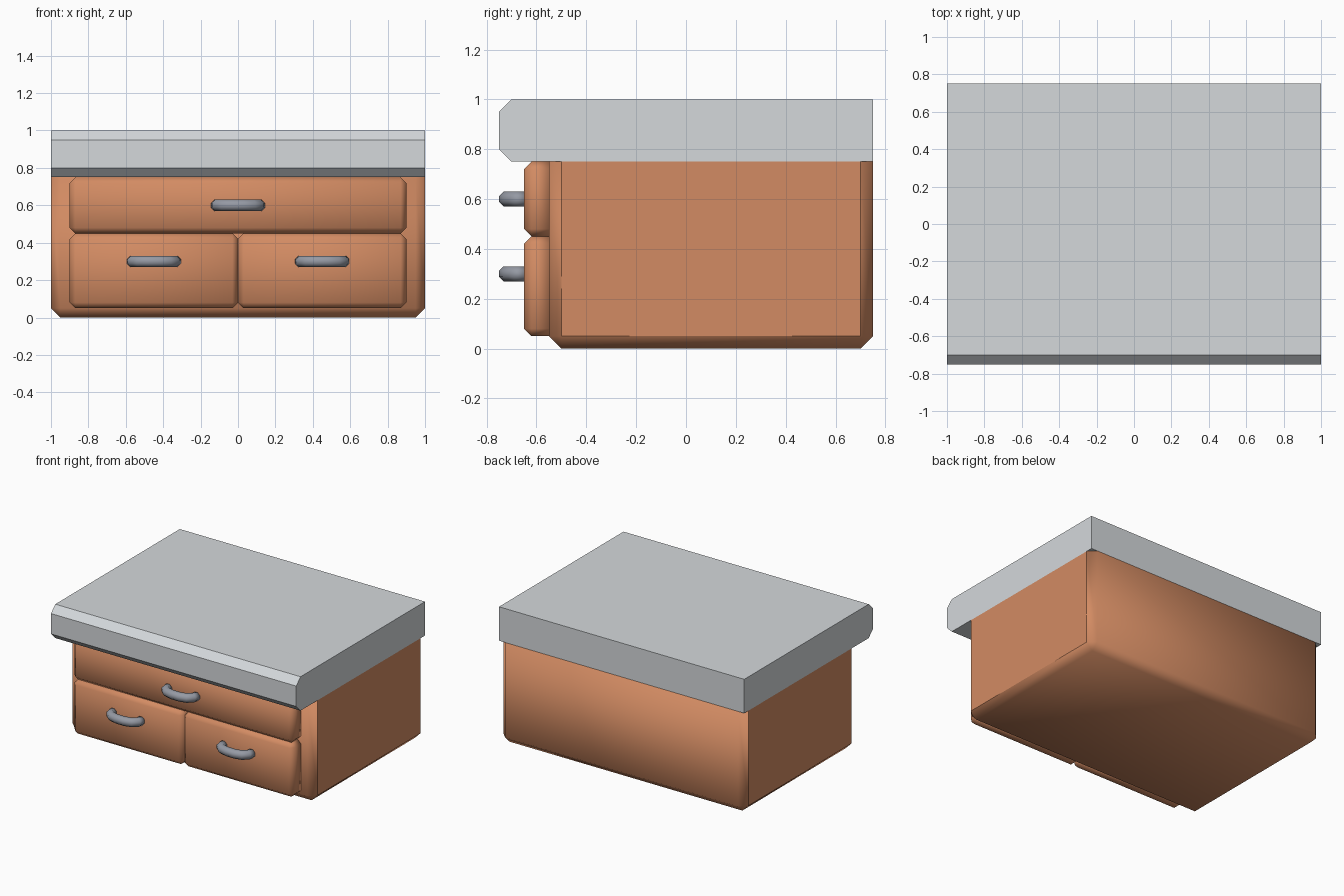
import bpy, bmesh
from mathutils import Vector

if "Cube" in bpy.data.objects:
    bpy.data.objects.remove(bpy.data.objects["Cube"])


def material(name, rgb):
    m = bpy.data.materials.new(name)
    m.diffuse_color = (*rgb, 1)
    m.use_nodes = True
    m.node_tree.nodes["Principled BSDF"].inputs["Base Color"].default_value = m.diffuse_color
    return m


WOOD = material("warm wood", (0.65, 0.26, 0.125))
STONE = material("light grey counter", (0.66, 0.69, 0.71))
METAL = material("grey metal", (0.30, 0.32, 0.37))


def finish(name, bm, mat, smooth=True, flat_sides=False):
    bmesh.ops.recalc_face_normals(bm, faces=bm.faces)
    bm.normal_update()
    for f in bm.faces:
        f.smooth = smooth and not (flat_sides and abs(f.normal.x) > 0.99)
        # the flat end panels meet their neighbours at a hard edge
        if flat_sides and not f.smooth:
            for e in f.edges:
                e.smooth = False
    me = bpy.data.meshes.new(name)
    bm.to_mesh(me)
    bm.free()
    me.materials.append(mat)
    ob = bpy.data.objects.new(name, me)
    bpy.context.scene.collection.objects.link(ob)
    return ob


def chamfered_box(name, lo, hi, width, keep_sharp, flat_sides=False):
    """Box with one-step chamfers, except on edges where keep_sharp(vert) holds for both ends."""
    bm = bmesh.new()
    bmesh.ops.create_cube(bm, size=1)
    lo, hi = Vector(lo), Vector(hi)
    for v in bm.verts:
        v.co = Vector([lo[i] + (v.co[i] + 0.5) * (hi[i] - lo[i]) for i in range(3)])
    edges = [e for e in bm.edges if not all(keep_sharp(v.co) for v in e.verts)]
    bmesh.ops.bevel(bm, geom=edges, offset=width, segments=1, affect='EDGES', profile=0.5)
    return finish(name, bm, WOOD, True, flat_sides)


# cabinet body: chamfered everywhere but along the top
chamfered_box("cabinet_body", (-1, -0.55, 0), (1, 0.75, 0.75), 0.05,
              lambda c: c.z > 0.74, flat_sides=True)

# drawer fronts: chamfered everywhere but against the body
for name, x0, x1, z0, z1 in (("top_drawer", -0.9, 0.9, 0.45, 0.75),
                             ("left_drawer", -0.9, 0, 0.05, 0.45),
                             ("right_drawer", 0, 0.9, 0.05, 0.45)):
    chamfered_box(name, (x0, -0.65, z0), (x1, -0.55, z1), 0.03, lambda c: c.y > -0.56)

# countertop: side profile with a chamfered front, extruded across
bm = bmesh.new()
profile = [(0.75, 0.75), (0.75, 1), (-0.70, 1), (-0.75, 0.95), (-0.75, 0.80), (-0.70, 0.75)]
face = bm.faces.new([bm.verts.new((-1, y, z)) for y, z in profile])
ext = bmesh.ops.extrude_face_region(bm, geom=[face])
bmesh.ops.translate(bm, vec=(2, 0, 0),
                    verts=[g for g in ext["geom"] if isinstance(g, bmesh.types.BMVert)])
finish("countertop", bm, STONE, smooth=False)


# handles: eight-sided bar swept along a bowed path
def handle(name, x, z, r=0.03):
    half = [(0.115, -0.645), (0.112, -0.68), (0.08, -0.708), (0.03, -0.72)]
    path = [Vector((-a, b, 0)) for a, b in half] + [Vector((a, b, 0)) for a, b in reversed(half)]
    section = [(0.4, 1), (1, 0.4), (1, -0.4), (0.4, -1), (-0.4, -1), (-1, -0.4), (-1, 0.4), (-0.4, 1)]
    bm = bmesh.new()
    rings = []
    for i, p in enumerate(path):
        t = (path[min(i + 1, len(path) - 1)] - path[max(i - 1, 0)]).normalized()
        if i in (0, len(path) - 1):
            t = Vector((0, -1 if i == 0 else 1, 0))
        n = Vector((t.y, -t.x, 0))
        rings.append([bm.verts.new(p + n * (u * r) + Vector((x, 0, z + w * r))) for u, w in section])
    for a, b in zip(rings, rings[1:]):
        for k in range(8):
            bm.faces.new((a[k], a[(k + 1) % 8], b[(k + 1) % 8], b[k]))
    bm.faces.new(rings[0])
    bm.faces.new(rings[-1])
    finish(name, bm, METAL)


handle("top_handle", 0, 0.6)
handle("left_handle", -0.45, 0.3)
handle("right_handle", 0.45, 0.3)
